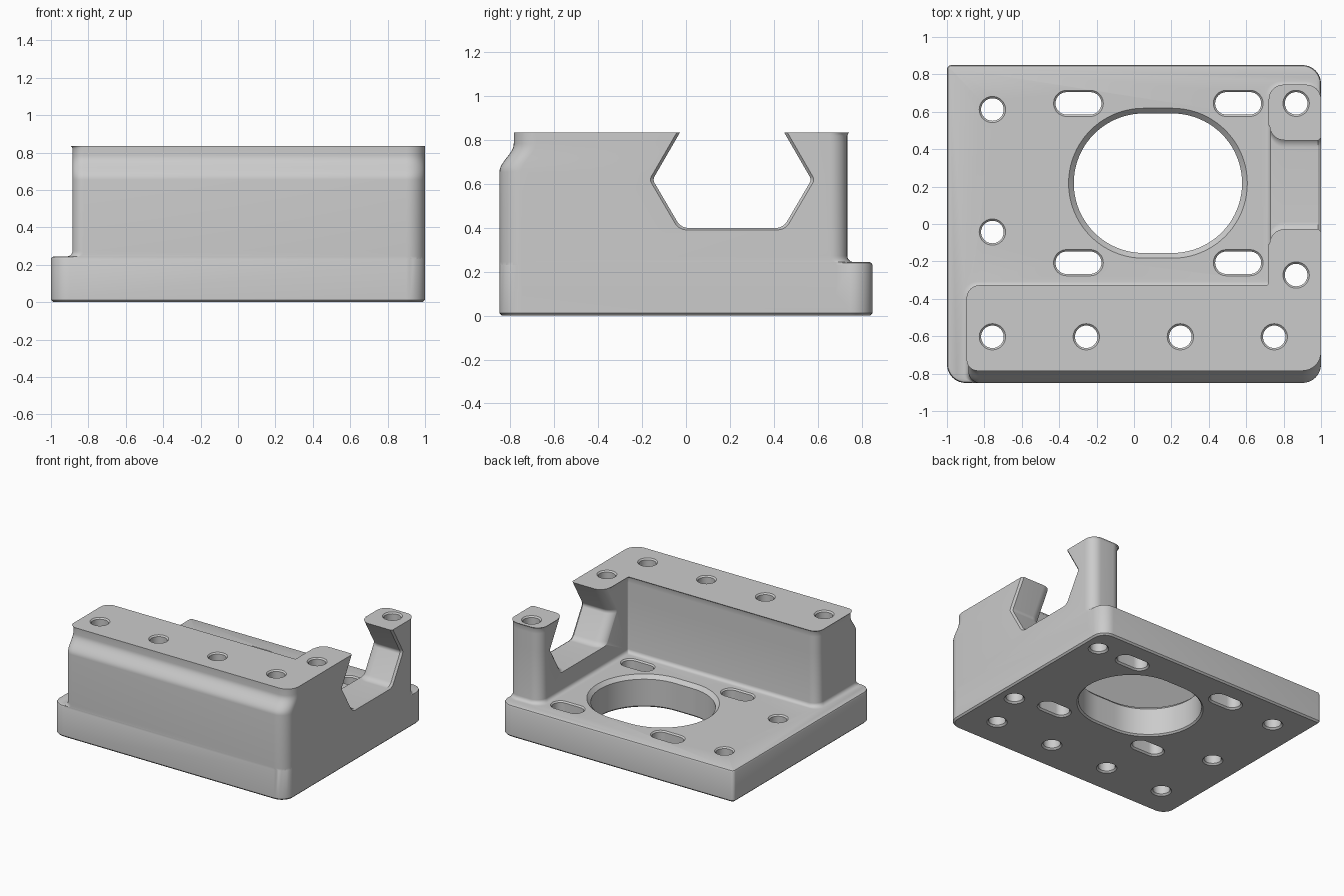
import bpy, bmesh, math
from mathutils import Vector

old = bpy.data.objects.get("Cube")
if old:
    bpy.data.objects.remove(old, do_unlink=True)

BASE_TOP, TOP = 0.245, 0.835

grey = bpy.data.materials.new("machined_grey")
grey.use_nodes = True
colour = (0.6, 0.6, 0.6, 1)
grey.diffuse_color = colour
grey.node_tree.nodes["Principled BSDF"].inputs["Base Color"].default_value = colour


def rounded(corners, steps=8):
    """Outline with each (u, v, radius) corner replaced by an arc."""
    out = []
    for i, (u, v, r) in enumerate(corners):
        p = Vector((u, v, 0))
        a = (Vector((*corners[i - 1][:2], 0)) - p).normalized()
        b = (Vector((*corners[(i + 1) % len(corners)][:2], 0)) - p).normalized()
        half = a.angle(b) / 2
        centre = p + (a + b).normalized() * (r / math.sin(half))
        start = (p + a * (r / math.tan(half)) - centre).normalized()
        end = (p + b * (r / math.tan(half)) - centre).normalized()
        for k in range(steps + 1):
            q = centre + start.slerp(end, k / steps) * r
            out.append((q.x, q.y))
    return out


def loft(name, rings):
    """Capped solid through matching rings of 3D points."""
    bm = bmesh.new()
    loops = [[bm.verts.new(p) for p in ring] for ring in rings]
    n = len(loops[0])
    for lo, hi in zip(loops, loops[1:]):
        for i in range(n):
            j = (i + 1) % n
            bm.faces.new((lo[i], lo[j], hi[j], hi[i]))
    bm.faces.new(loops[0][::-1])
    bm.faces.new(loops[-1])
    bmesh.ops.recalc_face_normals(bm, faces=bm.faces)
    mesh = bpy.data.meshes.new(name)
    bm.to_mesh(mesh)
    bm.free()
    mesh.materials.append(grey)
    obj = bpy.data.objects.new(name, mesh)
    bpy.context.collection.objects.link(obj)
    return obj


def combine(target, tool, operation):
    mod = target.modifiers.new(operation, "BOOLEAN")
    mod.operation, mod.solver, mod.object = operation, "EXACT", tool
    bpy.context.view_layer.objects.active = target
    bpy.ops.object.modifier_apply(modifier=mod.name)
    bpy.data.objects.remove(tool, do_unlink=True)


def at_height(outline, z):
    return [(x, y, z) for x, y in outline]


# Base plate with softened top and bottom edges; one corner is nearly square
def base_outline(inset):
    x, y = 1 - inset, 0.85 - inset
    return rounded([(-x, -y, 0.1 - inset), (x, -y, 0.1 - inset),
                    (x, y, 0.1 - inset), (-x, y, 0.025 - inset)])


bracket = loft("bearing_bracket", [at_height(base_outline(i), z) for i, z in (
    (0.012, 0), (0, 0.012), (0, BASE_TOP - 0.015),
    (0.005, BASE_TOP - 0.004), (0.015, BASE_TOP))])


# L-shaped upper body: foot fillet, stepped front and a thin flared lip
def body_outline(front, grow):
    return rounded([(-0.885 - grow, front, 0.06), (1, front, 0.1),
                    (1, 0.735 + grow, 0.08), (0.73 - grow, 0.735 + grow, 0.08),
                    (0.73 - grow, -0.337 + grow, 0.012),
                    (-0.885 - grow, -0.337 + grow, 0.07)])


FOOT = 0.028
levels = [(0.1, -0.85, FOOT)]
for k in range(6):
    t = math.pi / 2 * k / 5
    levels.append((BASE_TOP + FOOT * (1 - math.cos(t)), -0.85, FOOT * (1 - math.sin(t))))
for k in range(13):
    s = (1 - math.cos(math.pi * k / 12)) / 2
    levels.append((0.655 + 0.13 * k / 12, -0.85 + 0.065 * s, 0))
levels += [(TOP - 0.015, -0.785, 0), (TOP - 0.006, -0.785, 0.003), (TOP, -0.785, 0.01)]
body = loft("upper_body", [at_height(body_outline(f, g), z) for z, f, g in levels])
combine(bracket, body, "UNION")

# Open hexagonal notch through the side arm, rounded towards the inside
CY, CZ = 0.21, 0.62
notch = rounded([(-0.233, -0.22, 0.06), (0.233, -0.22, 0.06), (0.362, 0, 0.03),
                 (0.2, 0.28, 0.005), (-0.2, 0.28, 0.005), (-0.362, 0, 0.03)])


def notch_ring(x, scale, widen):
    return [(x, CY + u * scale + math.copysign(widen, u), CZ + v * scale) for u, v in notch]


R = 0.08
rings = [notch_ring(0.6, 1, R)]
for k in range(9):
    t = math.pi / 2 * k / 8
    rings.append(notch_ring(0.725 + R * (1 - math.cos(t)), 1, R * (1 - math.sin(t))))
rings += [notch_ring(0.985, 1, 0), notch_ring(1.015, 1.08, 0)]
combine(bracket, loft("notch_cutter", rings), "DIFFERENCE")


# Chamfered round holes and slots
def cut_hole(x, y, radius, stretch, top, chamfer, steps=20):
    def ring(z, extra):
        pts = []
        for side in (1, -1):
            for k in range(steps + 1):
                a = math.pi * (k / steps - 0.5) + (0 if side > 0 else math.pi)
                pts.append((x + side * stretch + (radius + extra) * math.cos(a),
                            y + (radius + extra) * math.sin(a), z))
        return pts
    over = 0.01
    cutter = loft("hole_cutter", [
        ring(-over, 0.012 + over), ring(0.012, 0), ring(top - chamfer, 0),
        ring(top + over, chamfer + over)])
    combine(bracket, cutter, "DIFFERENCE")


TINY = 0.0005
for x in (-0.757, -0.255, 0.248, 0.75):
    cut_hole(x, -0.603, 0.06, TINY, TOP, 0.01)
for y in (0.645, -0.273):
    cut_hole(0.867, y, 0.06, TINY, TOP, 0.01)
for y in (0.612, -0.043):
    cut_hole(-0.757, y, 0.06, TINY, BASE_TOP, 0.01)
for x in (-0.297, 0.557):
    for y in (0.645, -0.207):
        cut_hole(x, y, 0.06, 0.063, BASE_TOP, 0.01)

# Large central opening
cut_hole(0.128, 0.218, 0.373, 0.077, BASE_TOP, 0.028, 40)

# Smooth shading with crisp edges
bpy.ops.object.select_all(action="DESELECT")
bracket.select_set(True)
bpy.context.view_layer.objects.active = bracket
bpy.ops.object.shade_smooth_by_angle(angle=math.radians(30))
